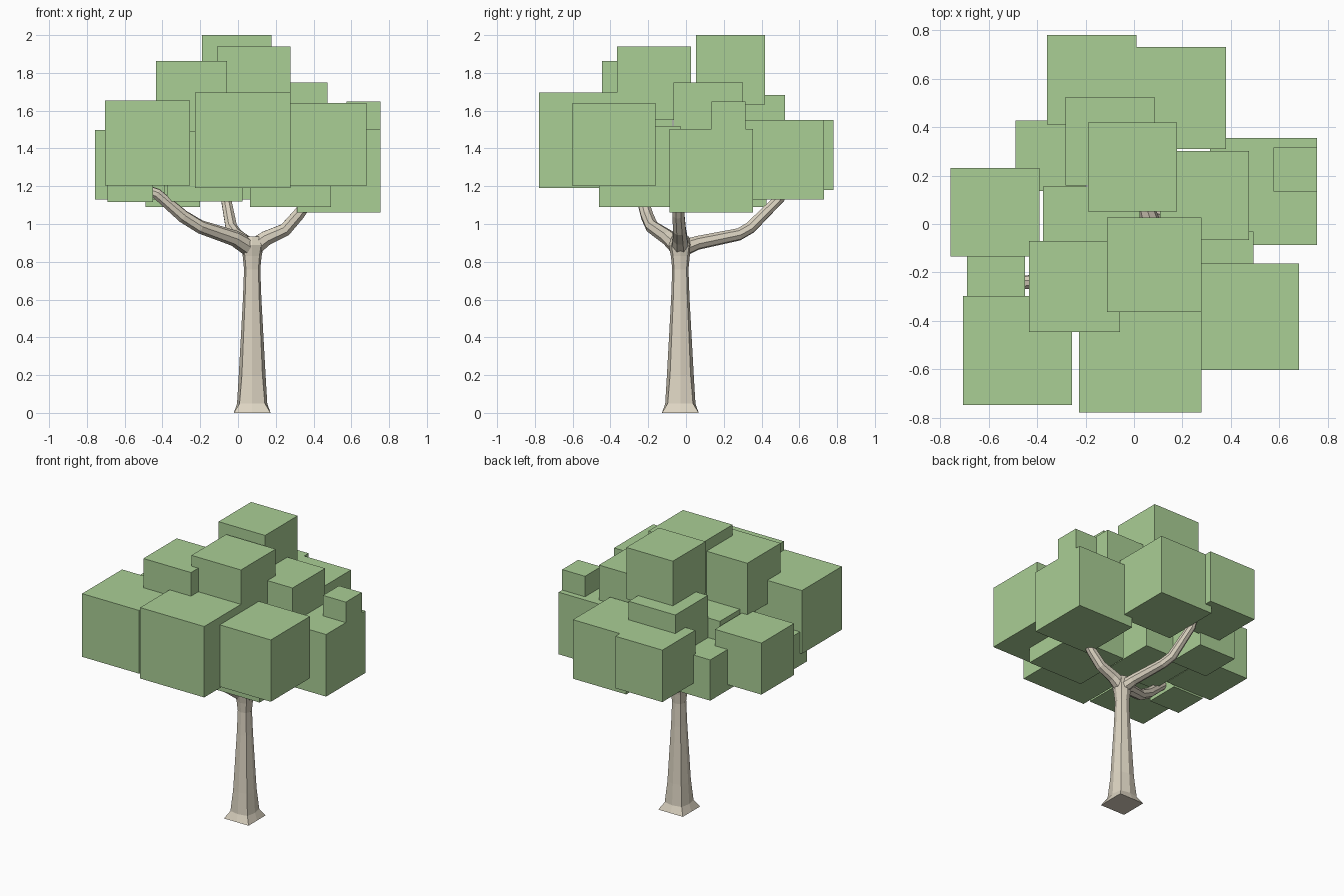
import bpy, bmesh
from math import sin, cos, pi
from mathutils import Vector


def material(name, color):
    m = bpy.data.materials.new(name)
    m.diffuse_color = (*color, 1)
    return m


bark = material("bark", (0.72, 0.66, 0.54))
green = material("leaf_green", (0.40, 0.62, 0.30))


def finish(bm, name, mat):
    bmesh.ops.recalc_face_normals(bm, faces=bm.faces)
    me = bpy.data.meshes.new(name)
    bm.to_mesh(me)
    bm.free()
    me.materials.append(mat)
    ob = bpy.data.objects.new(name, me)
    bpy.context.collection.objects.link(ob)
    return ob


def loft(name, rings, mat):
    bm = bmesh.new()
    vs = [[bm.verts.new(p) for p in r] for r in rings]
    n = len(rings[0])
    for a, b in zip(vs, vs[1:]):
        for i in range(n):
            j = (i + 1) % n
            bm.faces.new((a[i], a[j], b[j], b[i]))
    bm.faces.new(vs[0])
    bm.faces.new(vs[-1])
    return finish(bm, name, mat)


def tube(name, path, radii, sides=8):
    pts = [Vector(p) for p in path]
    rings = []
    for i, p in enumerate(pts):
        d = (pts[min(i + 1, len(pts) - 1)] - pts[max(i - 1, 0)]).normalized()
        q = Vector((0, 0, 1)).rotation_difference(d)
        rings.append([p + q @ Vector((cos(a), sin(a), 0)) * radii[i]
                      for a in [2 * pi * (k + 0.5) / sides for k in range(sides)]])
    return loft(name, rings, bark)


# Trunk: square flared foot turning into an octagonal shaft
CX, CY = 0.075, -0.03
h = 0.097
square = [(1, 0), (1, 1), (0, 1), (-1, 1), (-1, 0), (-1, -1), (0, -1), (1, -1)]
rings = [[(CX + x * h, CY + y * h, 0) for x, y in square]]
for z, r in [(0.05, 0.08), (0.2, 0.071), (0.4, 0.06), (0.6, 0.049),
             (0.76, 0.043), (0.83, 0.05), (0.89, 0.062), (0.935, 0.045)]:
    k = 1.18 if z < 0.1 else 1.08
    rings.append([(CX + r * cos(i * pi / 4) * (k if i % 2 else 1),
                   CY + r * sin(i * pi / 4) * (k if i % 2 else 1), z) for i in range(8)])
loft("trunk", rings, bark)

# Three branches spreading from the fork
tube("left_branch", [(0.07, -0.03, 0.87), (-0.02, -0.09, 0.925), (-0.2, -0.18, 0.985),
                     (-0.29, -0.205, 1.04), (-0.43, -0.24, 1.16), (-0.56, -0.25, 1.21)],
     [0.05, 0.042, 0.036, 0.035, 0.03, 0.022])
tube("right_branch", [(0.075, -0.03, 0.87), (0.15, -0.032, 0.925), (0.25, -0.035, 0.97),
                      (0.32, -0.04, 1.05), (0.41, -0.04, 1.17)],
     [0.05, 0.042, 0.037, 0.034, 0.028])
tube("back_branch", [(0.075, -0.02, 0.87), (0.05, 0.06, 0.9), (-0.01, 0.28, 0.945),
                     (-0.035, 0.34, 0.98), (-0.065, 0.5, 1.14), (-0.07, 0.53, 1.22)],
     [0.045, 0.037, 0.033, 0.033, 0.028, 0.024])

# Foliage cubes: min x, min y, min z, edge length
cubes = [
    (-0.36, 0.41, 1.18, 0.37), (-0.04, 0.31, 1.13, 0.42),
    (-0.19, 0.052, 1.633, 0.367), (-0.283, 0.158, 1.315, 0.367),
    (-0.49, 0.137, 1.09, 0.29), (-0.757, -0.135, 1.13, 0.367),
    (-0.69, -0.375, 1.117, 0.24), (-0.705, -0.747, 1.205, 0.45),
    (-0.227, -0.777, 1.19, 0.505), (0.24, -0.602, 1.20, 0.44),
    (-0.433, -0.446, 1.488, 0.375), (-0.112, -0.364, 1.55, 0.39),
    (0.108, -0.065, 1.383, 0.367), (0.575, 0.135, 1.468, 0.18),
    (0.313, -0.087, 1.06, 0.442), (0.063, -0.46, 1.09, 0.43),
    (-0.375, -0.245, 1.12, 0.40),
]
for i, (x, y, z, s) in enumerate(cubes):
    bm = bmesh.new()
    bmesh.ops.create_cube(bm, size=s)
    bmesh.ops.translate(bm, verts=bm.verts, vec=(x + s / 2, y + s / 2, z + s / 2))
    finish(bm, f"foliage_cube_{i + 1}", green)
